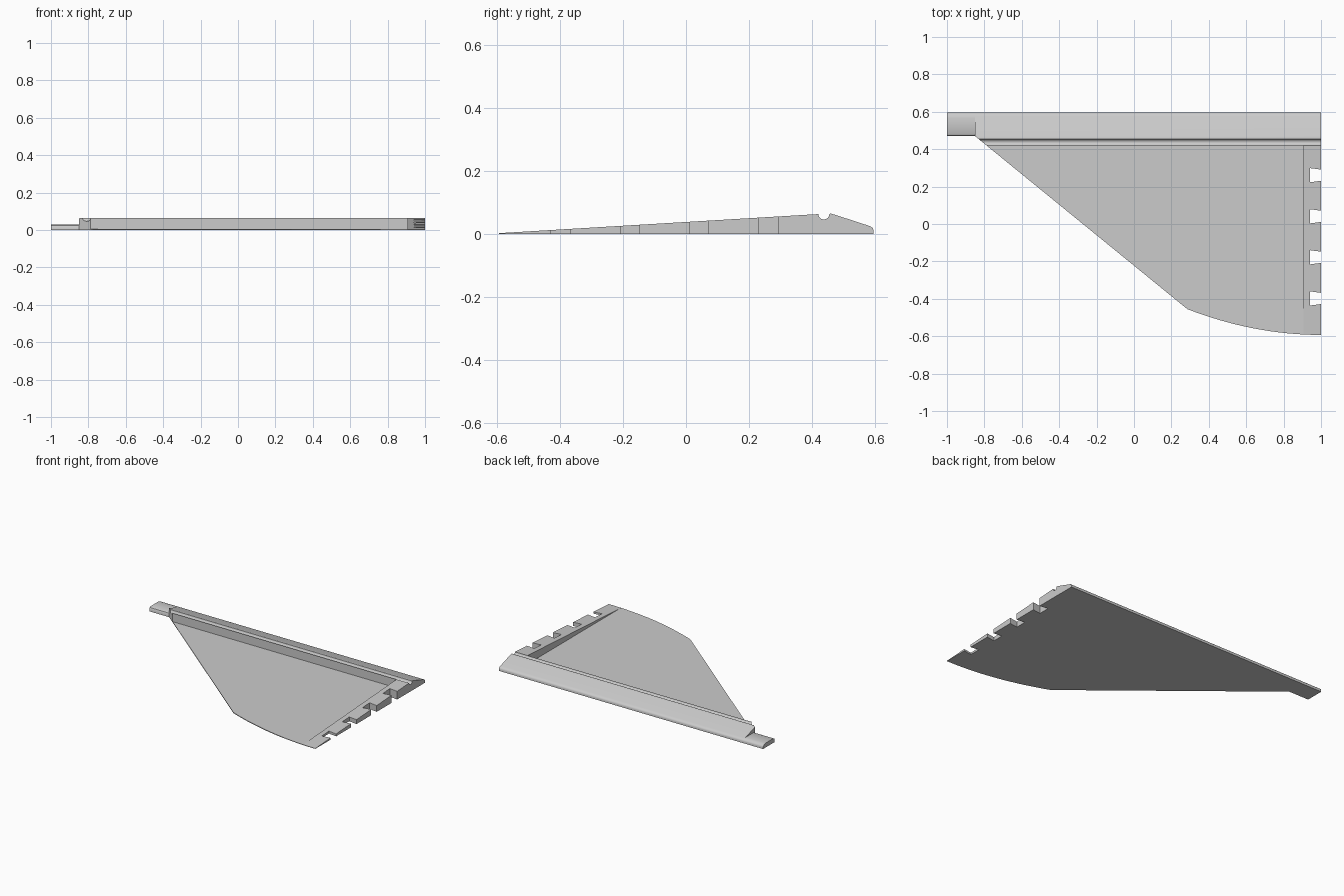
import bpy, bmesh, math

if "Cube" in bpy.data.objects:
    bpy.data.objects.remove(bpy.data.objects["Cube"])

grey = bpy.data.materials.new("light grey")
grey.diffuse_color = (0.6, 0.6, 0.6, 1)
grey.use_nodes = True
grey.node_tree.nodes["Principled BSDF"].inputs["Base Color"].default_value = grey.diffuse_color


def make(name, verts, faces):
    me = bpy.data.meshes.new(name)
    me.from_pydata(verts, [], faces)
    bm = bmesh.new()
    bm.from_mesh(me)
    bmesh.ops.recalc_face_normals(bm, faces=bm.faces)
    bm.to_mesh(me)
    bm.free()
    me.materials.append(grey)
    ob = bpy.data.objects.new(name, me)
    bpy.context.collection.objects.link(ob)
    return ob


def slab(name, outline, top):
    """Extrude a plan outline from z = 0 up to top(y)."""
    n = len(outline)
    verts = [(x, y, 0) for x, y in outline] + [(x, y, top(y)) for x, y in outline]
    faces = [tuple(range(n)), tuple(range(n, 2 * n))]
    faces += [(i, (i + 1) % n, (i + 1) % n + n, i + n) for i in range(n)]
    return make(name, verts, faces)


def beam(name, profile, left, right, split=None):
    """Extrude a y-z profile along x; left(y) gives the left end."""
    n = len(profile)
    verts = [(left(y), y, z) for y, z in profile] + [(right, y, z) for y, z in profile]
    faces = [(i, (i + 1) % n, (i + 1) % n + n, i + n) for i in range(n)]
    caps = [list(range(n))]
    if split:
        caps = [list(range(split + 1)) + [n - 1], list(range(split, n))]
    for c in caps:
        faces += [tuple(c), tuple(i + n for i in c)]
    return make(name, verts, faces)


def slope(y):
    return 0.003 + 0.060 * min(1, (y + 0.593) / 1.005)


def trailing(x):
    return -0.593 + 0.138 * ((1 - x) / 0.715) ** 2


def swept(y):
    return -0.85 + max(0, 0.47 - y) * 1.135 / 0.925


RIB, WALL = 0.905, 0.42

# thin skin panel with swept edge and curved trailing edge
arc = [0.285 + (RIB - 0.285) * i / 14 for i in range(15)]
plan = [(RIB, WALL), (swept(WALL), WALL)] + [(x, trailing(x)) for x in arc]
slab("skin_panel", plan, lambda y: min(0.005, slope(y)))

# wedge-shaped end rib with dovetail notches
plan = [(RIB, WALL), (RIB, trailing(RIB)), (0.95, trailing(0.95)), (1, trailing(1))]
for c in (-0.398, -0.178, 0.041, 0.261):
    plan += [(1, c - 0.030), (0.94, c - 0.038), (0.94, c + 0.038), (1, c + 0.030)]
plan += [(1, 0.41), (1, WALL)]
slab("end_rib", plan, slope)

# leading spar with a round groove along its top
groove = [(0.437 - 0.0175 * math.cos(a), 0.064 - 0.0175 * math.sin(a))
          for a in (math.pi * i / 12 for i in range(13))]
profile = [(WALL, 0), (WALL, 0.063)] + groove[1:] + [(0.459, 0.065), (0.47, 0.062)]
split = len(profile) - 1
nose = [(0.575, 0.028), (0.586, 0.024), (0.592, 0.019), (0.595, 0.012), (0.595, 0)]
spar = beam("leading_spar", profile + nose + [(0.47, 0)], swept, 1, split)

# low tongue on the outer end of the spar
tongue = [(0.47, 0), (0.47, 0.018), (0.474, 0.025), (0.484, 0.03), (0.568, 0.03)]
tip = beam("tip_tongue", tongue + nose, lambda y: -1, -0.85)

for ob in (spar, tip):
    bpy.ops.object.select_all(action='DESELECT')
    ob.select_set(True)
    bpy.context.view_layer.objects.active = ob
    bpy.ops.object.shade_smooth_by_angle(angle=math.radians(32))
